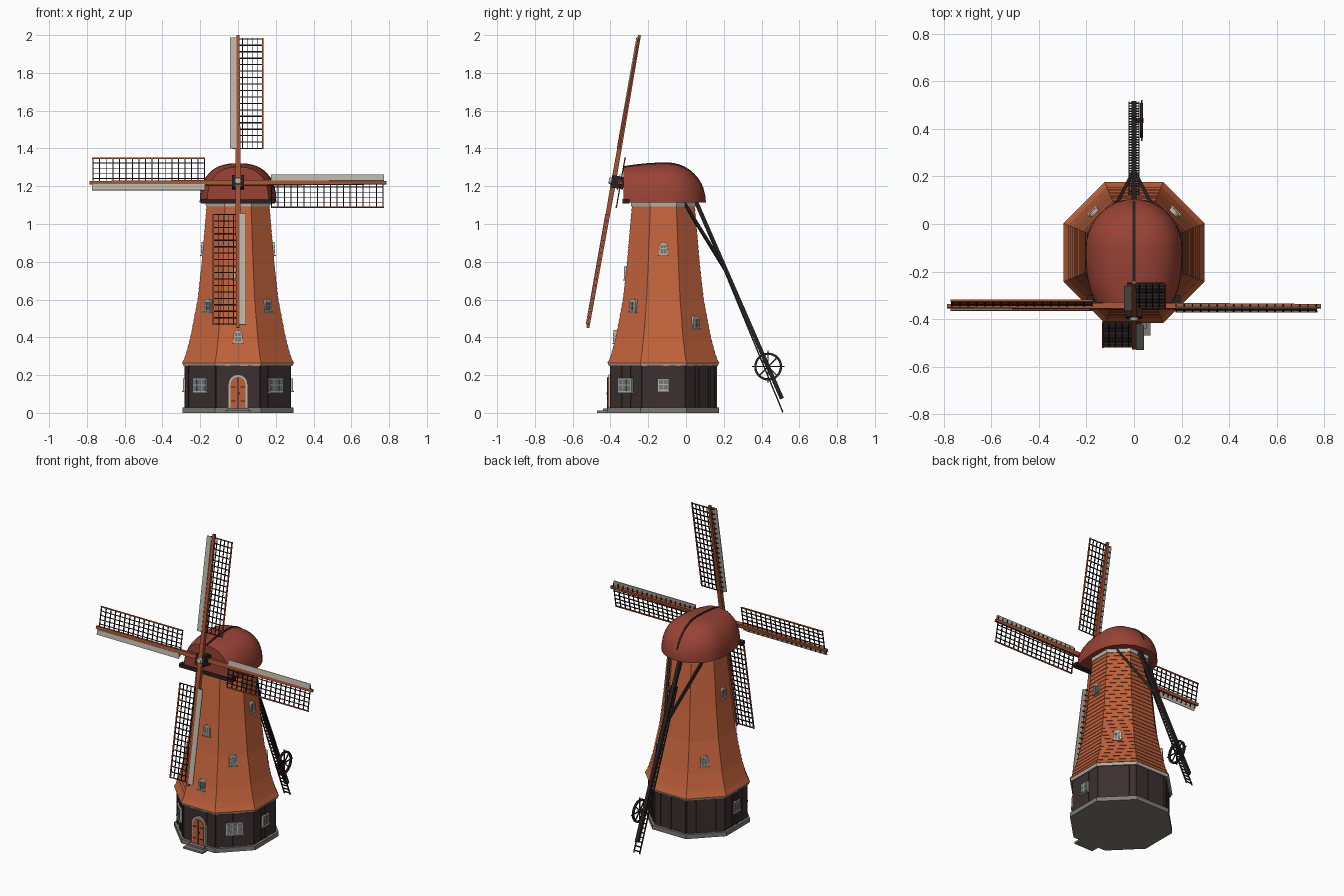
import bpy, bmesh, math, random
from mathutils import Matrix, Vector

if "Cube" in bpy.data.objects:
    bpy.data.objects.remove(bpy.data.objects["Cube"])

random.seed(4)
CY = -0.12                      # tower axis
C8 = math.cos(math.pi / 8)


def material(name, rgb):
    m = bpy.data.materials.new(name)
    m.diffuse_color = (*rgb, 1)
    m.use_nodes = True
    m.node_tree.nodes["Principled BSDF"].inputs["Base Color"].default_value = m.diffuse_color
    return m


ORANGE = material("orange shingle", (0.52, 0.118, 0.042))
RED = material("dark red", (0.32, 0.055, 0.035))
BROWN = material("dark brown board", (0.045, 0.029, 0.029))
BLACK = material("black timber", (0.02, 0.016, 0.016))
CREAM = material("cream trim", (0.50, 0.46, 0.38))
GREY = material("grey stone", (0.21, 0.20, 0.18))
RUST = material("rust timber", (0.38, 0.085, 0.032))
GLASS = material("window glass", (0.16, 0.20, 0.23))


def finish(name, bm, mat, smooth=False):
    bmesh.ops.recalc_face_normals(bm, faces=bm.faces)
    me = bpy.data.meshes.new(name)
    bm.to_mesh(me)
    bm.free()
    me.materials.append(mat)
    ob = bpy.data.objects.new(name, me)
    bpy.context.collection.objects.link(ob)
    if smooth:
        bpy.ops.object.select_all(action='DESELECT')
        ob.select_set(True)
        bpy.context.view_layer.objects.active = ob
        bpy.ops.object.shade_smooth_by_angle(angle=math.radians(40))
    return ob


def box(bm, lo, hi, M=Matrix(), taper=1.0):
    lo, hi = Vector(lo), Vector(hi)
    vs = bmesh.ops.create_cube(bm, size=1)["verts"]
    for v in vs:
        t = taper if v.co.z > 0 else 1
        p = Vector((v.co.x * t, v.co.y * t, v.co.z))
        v.co = M @ Vector([(a + b) / 2 + c * (b - a) for a, b, c in zip(lo, hi, p)])


def beam(bm, a, b, w, d):
    a, b = Vector(a), Vector(b)
    M = Matrix.Translation(a) @ (b - a).to_track_quat('Z', 'Y').to_matrix().to_4x4()
    box(bm, (-w / 2, -d / 2, 0), (w / 2, d / 2, (b - a).length), M)


def loft(bm, rings, caps=True):
    vr = [[bm.verts.new(p) for p in r] for r in rings]
    n = len(vr[0])
    for r0, r1 in zip(vr, vr[1:]):
        for i in range(n):
            bm.faces.new((r0[i], r0[(i + 1) % n], r1[(i + 1) % n], r1[i]))
    if caps:
        bm.faces.new(vr[0])
        bm.faces.new(vr[-1])


def octagon(name, profile, mat):
    bm = bmesh.new()
    loft(bm, [[(a / C8 * math.cos((k + .5) * math.pi / 4),
                CY + a / C8 * math.sin((k + .5) * math.pi / 4), z)
               for k in range(8)] for a, z in profile])
    return finish(name, bm, mat)


def arch(bm, M, w, z0, h, y0, y1, rise):
    pts = [(-w / 2, z0), (w / 2, z0)]
    n = 8 if rise else 1
    for i in range(n + 1):
        t = math.pi * i / n
        pts.append((w / 2 * math.cos(t), z0 + h - rise + rise * math.sin(t)))
    loft(bm, [[M @ Vector((x, y, z)) for x, z in pts] for y in (y0, y1)])


WALL = [(.265, .293), (.3, .277), (.4, .25), (.6, .212), (.8, .19), (1.0, .173), (1.1, .164)]


def wall(z):
    for (z0, a0), (z1, a1) in zip(WALL, WALL[1:]):
        if z <= z1:
            return a0 + (a1 - a0) * (z - z0) / (z1 - z0)
    return WALL[-1][1]


def face_frame(k, a):
    """Local x along wall face k, -y outward, z up; k=0 is the front."""
    return (Matrix.Translation((0, CY, 0)) @ Matrix.Rotation(k * math.pi / 4, 4, 'Z')
            @ Matrix.Translation((0, -a, 0)))


# Stone plinth, front steps
octagon("plinth", [(.295, 0), (.295, .028)], GREY)
bm = bmesh.new()
box(bm, (-.07, -.47, 0), (.07, -.38, .012))
box(bm, (-.055, -.44, .012), (.055, -.38, .024))
finish("front_steps", bm, GREY)

# Boarded base with uneven planks
octagon("base_core", [(.276, .028), (.276, .25)], BROWN)
bm = bmesh.new()
for k in range(8):
    M, x = face_frame(k, .276), -.114
    while x < .114:
        x1 = min(x + random.uniform(.012, .026), .115)
        box(bm, (x, -random.uniform(.001, .007), .028), (x1, .01, .25), M)
        x = x1
finish("base_planks", bm, BROWN)
octagon("base_trim", [(.288, .247), (.294, .264)], CREAM)

# Flared tower in overlapping shingle courses
prof, N = [], 30
for i in range(N):
    z0, z1 = (.264 + (1.096 - .264) * j / N for j in (i, i + 1))
    prof += [(wall(z0) + .0035, z0), (wall(z1), z1)]
octagon("shingled_tower", prof, ORANGE)
octagon("tower_top_trim", [(.170, 1.092), (.172, 1.118)], CREAM)


# Windows: frame block, glass panes laid on it
def window(name, k, zc, a, w, h, rise, cols):
    M = face_frame(k, a)
    bm = bmesh.new()
    arch(bm, M, w, zc - h / 2, h, -.008, .04, rise)
    box(bm, (-w / 2 - .005, -.014, zc - h / 2 - .006), (w / 2 + .005, .02, zc - h / 2), M)
    finish(name + "_frame", bm, CREAM)
    bm = bmesh.new()
    g, bar = .007, .004
    pw = (w - 2 * g + bar) / cols
    for c in range(cols):
        x = -w / 2 + g + c * pw
        for z0, z1 in ((zc - h / 2 + g, zc - bar / 2), (zc + bar / 2, zc + h / 2 - g - rise * .45)):
            box(bm, (x, -.010, z0), (x + pw - bar, -.004, z1), M)
    finish(name + "_panes", bm, GLASS)


for i, (k, z) in enumerate([(0, .405), (0, .74), (1, .57), (7, .57), (2, .87), (6, .87),
                            (3, .48), (5, .48)]):
    window(f"tower_window_{i}", k, z, wall(z - .025), .046, .068, .02, 2)
for k in (1, 7):
    window(f"wide_base_window_{k}", k, .147, .282, .105, .076, 0, 3)
for k in (2, 6):
    window(f"small_base_window_{k}", k, .15, .282, .062, .066, 0, 2)

# Arched door
M = face_frame(0, .285)
bm = bmesh.new()
arch(bm, M, .104, .024, .18, -.006, .02, .052)
finish("door_surround", bm, CREAM)
bm = bmesh.new()
arch(bm, M, .08, .024, .167, -.010, 0, .04)
finish("door", bm, ORANGE)
bm = bmesh.new()
box(bm, (-.0015, -.012, .024), (.0015, -.005, .188), M)
for z in (.06, .135):
    for s in (-1, 1):
        box(bm, (min(s * .038, s * .014), -.013, z), (max(s * .038, s * .014), -.005, z + .005), M)
box(bm, (.005, -.016, .098), (.011, -.005, .108), M)
finish("door_ironwork", bm, BLACK)


# Boat-shaped cap
def cap_station(s):
    """s<0 runs to the front gable, s>0 to the rounded back."""
    if s <= 0:
        return -.10 + .23 * s, .203 + .04 * s ** 3, 1.322 - .02 * s * s
    a = s * math.pi / 2 * .985
    return -.10 + .205 * math.sin(a), .203 * math.cos(a), 1.115 + .207 * math.cos(a)


stations = [cap_station(i / 10) for i in range(-10, 11)]
rings = []
for y, w, h in stations:
    ring = []
    for i in range(21):
        c, s = math.cos(math.pi * i / 20), math.sin(math.pi * i / 20)
        ring.append((w * math.copysign(abs(c) ** .8, c), y, 1.115 + (h - 1.115) * max(s, 0) ** .85))
    rings.append(ring)
bm = bmesh.new()
loft(bm, rings)
finish("cap", bm, RED, True)

# Ridge strip along the cap, front beam below the gable
bm = bmesh.new()
loft(bm, [[(-.006, y, h - .006), (.006, y, h - .006), (.006, y, h + .004), (-.006, y, h + .004)]
          for y, w, h in stations[:-2]])
finish("cap_ridge", bm, BLACK)
bm = bmesh.new()
box(bm, (-.195, -.335, 1.108), (.195, -.30, 1.132))
finish("cap_front_beam", bm, BLACK)

# Wind shaft, hub and pale nose
TILT = Matrix.Rotation(math.radians(-10), 4, 'X')
HUB = Matrix.Translation((0, -.383, 1.225)) @ TILT
bm = bmesh.new()
box(bm, (-.033, -.012, -.033), (.033, .055, .033), HUB)
box(bm, (-.022, .05, -.022), (.022, .14, .022), HUB)
finish("hub", bm, BLACK)
bm = bmesh.new()
bmesh.ops.create_cone(bm, cap_ends=True, segments=16, radius1=.02, radius2=.015, depth=.014,
                      matrix=HUB @ Matrix.Translation((0, -.019, 0)) @ Matrix.Rotation(math.pi / 2, 4, 'X'))
finish("hub_nose", bm, CREAM)

# Four sails; the horizontal pair sits behind the vertical pair
stock, lattice, board = bmesh.new(), bmesh.new(), bmesh.new()
for k in range(4):
    S = HUB @ Matrix.Translation((0, .038 * (k % 2), 0)) @ Matrix.Rotation(k * math.pi / 2, 4, 'Y')
    box(stock, (-.014, -.013, 0), (.014, .013, .787), S, .6)
    box(stock, (.128, -.004, .175), (.135, .004, .772), S)
    box(board, (-.042, -.014, .175), (-.009, -.009, .772), S)
    for i in range(18):
        r = .177 + .590 * i / 17
        box(lattice, (-.03, -.003, r - .0025), (.132, .003, r + .0025), S)
    for x in (.024, .051, .078, .105):
        box(lattice, (x - .002, -.003, .175), (x + .002, .003, .77), S)
finish("sail_stocks", stock, RUST)
finish("sail_lattice", lattice, BLACK)
finish("sail_boards", board, CREAM)

# Tail pole with braces
bm = bmesh.new()
beam(bm, (0, .05, 1.125), (0, .508, .075), .022, .022)
for s in (-1, 1):
    beam(bm, (s * .125, -.015, 1.12), (s * .008, .21, .755), .015, .015)
finish("tail_pole", bm, BLACK)

# Ladder beside the tail pole
bm = bmesh.new()
top, foot = Vector((0, .12, .955)), Vector((0, .513, .003))
for s in (-.021, .021):
    beam(bm, top + Vector((s, 0, 0)), foot + Vector((s, 0, 0)), .006, .007)
for i in range(36):
    p = top.lerp(foot, (i + .5) / 36)
    box(bm, p - Vector((.021, .003, .003)), p + Vector((.021, .003, .003)))
finish("tail_ladder", bm, BLACK)

# Winch wheel with handles
W = Matrix.Translation((.032, .435, .245)) @ Matrix.Rotation(math.pi / 2, 4, 'Y')
bm = bmesh.new()
loop = []
for i in range(33):
    a = math.tau * i / 32
    loop.append([W @ Vector(((.068 + dr) * math.cos(a), (.068 + dr) * math.sin(a), dz))
                 for dr, dz in ((-.006, -.006), (.006, -.006), (.006, .006), (-.006, .006))])
loft(bm, loop, False)
for i in range(4):
    R = W @ Matrix.Rotation(i * math.pi / 4, 4, 'Z')
    e = .086 if i % 2 == 0 else .07
    box(bm, (-e, -.003, -.003), (e, .003, .003), R)
box(bm, (-.01, -.01, -.04), (.01, .01, .008), W)
bmesh.ops.remove_doubles(bm, verts=bm.verts, dist=1e-5)
finish("winch_wheel", bm, BLACK)
